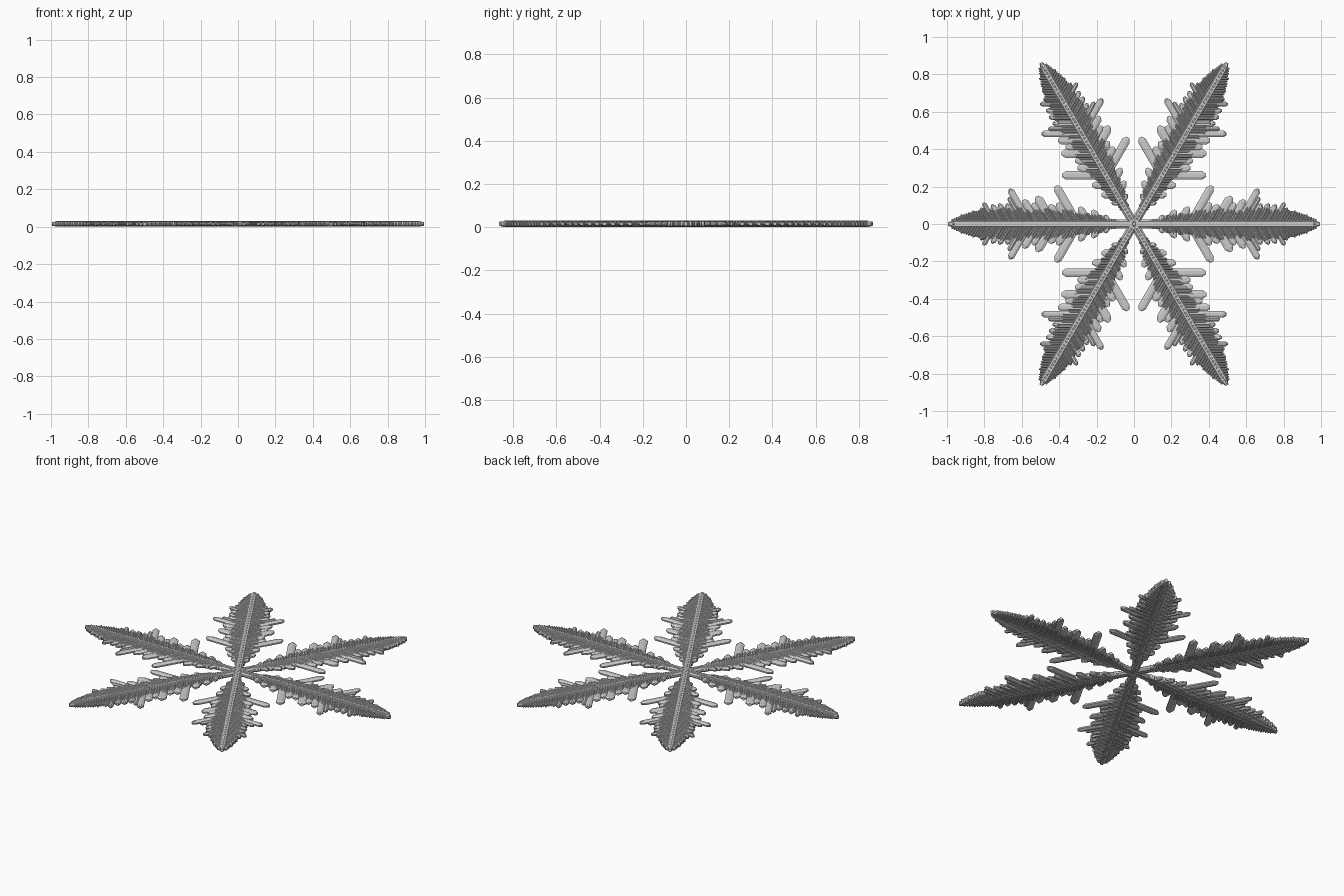
import bpy, bmesh, random
from math import pi, sin, cos
from mathutils import Matrix, Vector

if "Cube" in bpy.data.objects:
    bpy.data.objects.remove(bpy.data.objects["Cube"])

random.seed(4)
ZC = 0.015  # mid-height of the flake


def bar(bm, x0, length, w, t, angle, ridge=0.25, cap=0.45, start=0.0):
    """Faceted crystal bar from (x0,0) in direction angle, with a chamfered tip."""
    d = Vector((cos(angle), sin(angle), 0))
    n = Vector((-sin(angle), cos(angle), 0))
    chamfer = min(cap * w, 0.6 * length)
    rings = []
    for s, k, h in ((start, 1, 1), (length - chamfer, 1, 1), (length, 0.35, 0.75)):
        c = Vector((x0, 0, ZC)) + d * s
        prof = [(-.5, -.2), (-ridge, -.5), (ridge, -.5), (.5, -.2),
                (.5, .2), (ridge, .5), (-ridge, .5), (-.5, .2)]
        rings.append([bm.verts.new(c + n * (a * w * k) + Vector((0, 0, b * t * h)))
                      for a, b in prof])
    for r0, r1 in zip(rings, rings[1:]):
        for i in range(8):
            j = (i + 1) % 8
            bm.faces.new((r0[i], r0[j], r1[j], r1[i]))
    bm.faces.new(rings[0])
    bm.faces.new(rings[-1][::-1])


def six_fold(name, bm):
    """Copy one arm's geometry six times around z and make the object."""
    src = bm.verts[:] + bm.edges[:] + bm.faces[:]
    for k in range(1, 6):
        new = bmesh.ops.duplicate(bm, geom=src)["geom"]
        bmesh.ops.rotate(bm, cent=(0, 0, 0), matrix=Matrix.Rotation(k * pi / 3, 3, 'Z'),
                         verts=[g for g in new if isinstance(g, bmesh.types.BMVert)])
    bmesh.ops.recalc_face_normals(bm, faces=bm.faces[:])
    me = bpy.data.meshes.new(name)
    bm.to_mesh(me)
    bm.free()
    bpy.context.collection.objects.link(bpy.data.objects.new(name, me))


# Side branches: root position along arm, length, width
plates = [(.13, .055, .03), (.18, .085, .04), (.24, .105, .04), (.30, .235, .045),
          (.345, .13, .045), (.39, .12, .04), (.435, .17, .05), (.475, .13, .04),
          (.515, .15, .04), (.557, .217, .036), (.588, .165, .026), (.62, .125, .032),
          (.66, .125, .032), (.70, .12, .03), (.74, .132, .026), (.77, .10, .026)]
bm = bmesh.new()
for x0, length, w in plates:
    for side in (1, -1):
        bar(bm, x0, length, w, 0.020, side * pi / 3, ridge=0.2)
six_fold("side_branches", bm)

# Fine ridges feathering out of each midrib
reach = [(.05, .025), (.14, .05), (.24, .085), (.40, .10), (.60, .105),
         (.74, .105), (.82, .083), (.90, .055), (.95, .035), (.98, .02)]


def reach_at(x):
    for (xa, a), (xb, b) in zip(reach, reach[1:]):
        if x <= xb:
            return a + (b - a) * (x - xa) / (xb - xa)
    return reach[-1][1]


bm = bmesh.new()
x = 0.06
while x < 0.972:
    jitter = random.uniform(0.72, 1.05) if x < 0.75 else random.uniform(0.92, 1.05)
    for side in (1, -1):
        bar(bm, x, reach_at(x) * jitter, 0.0165, 0.025, side * pi / 3, ridge=0.12, cap=0.6)
    x += 0.0155
six_fold("fine_ridges", bm)

# Midribs: a broad flat rib with a slim raised spine
bm = bmesh.new()
bar(bm, 0, 0.995, 0.046, 0.027, 0, ridge=0.3, cap=0.8)
bar(bm, 0, 0.985, 0.016, 0.030, 0, ridge=0.2, cap=1.0)
six_fold("midribs", bm)
